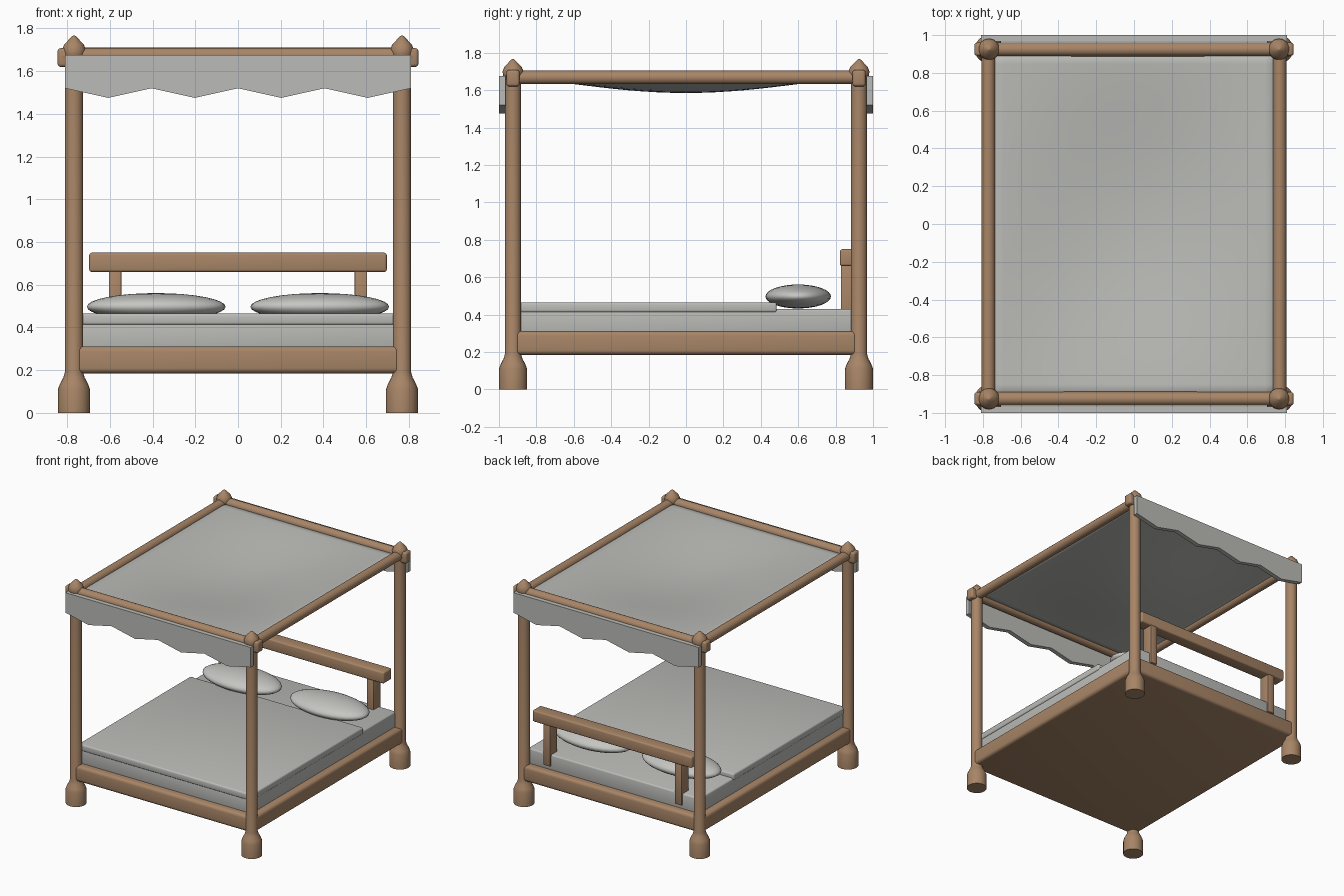
import bpy, bmesh, math
from mathutils import Vector

cube = bpy.data.objects.get("Cube")
if cube:
    bpy.data.objects.remove(cube, do_unlink=True)


def material(name, rgb):
    m = bpy.data.materials.new(name)
    m.use_nodes = True
    m.diffuse_color = (*rgb, 1)
    m.node_tree.nodes["Principled BSDF"].inputs["Base Color"].default_value = (*rgb, 1)
    return m


wood = material("warm_wood", (0.39, 0.235, 0.135))
cloth = material("pale_cloth", (0.50, 0.50, 0.48))
linen = material("pillow_linen", (0.56, 0.56, 0.54))

PX, PY = 0.768, 0.925       # bedpost centres
RAIL_Z = 1.67               # canopy rail height


def finish(bm, name, mat, angle=35):
    bmesh.ops.recalc_face_normals(bm, faces=bm.faces)
    mesh = bpy.data.meshes.new(name)
    bm.to_mesh(mesh)
    bm.free()
    mesh.materials.append(mat)
    ob = bpy.data.objects.new(name, mesh)
    bpy.context.collection.objects.link(ob)
    bpy.ops.object.select_all(action='DESELECT')
    ob.select_set(True)
    bpy.context.view_layer.objects.active = ob
    bpy.ops.object.shade_smooth_by_angle(angle=math.radians(angle))
    return ob


def box(name, lo, hi, mat, bevel=0.01, segments=3):
    lo, hi = Vector(lo), Vector(hi)
    bm = bmesh.new()
    bmesh.ops.create_cube(bm, size=1)
    for v in bm.verts:
        v.co = (lo + hi) / 2 + v.co * (hi - lo)
    bmesh.ops.bevel(bm, geom=bm.edges[:], offset=bevel, segments=segments,
                    profile=0.5, affect='EDGES')
    return finish(bm, name, mat)


def turned(name, profile, x, y, mat, sides=24):
    """Lathe a (radius, height) profile around a vertical axis."""
    bm = bmesh.new()
    rings = []
    for r, z in profile:
        rings.append([bm.verts.new((x + r * math.cos(2 * math.pi * i / sides),
                                    y + r * math.sin(2 * math.pi * i / sides), z))
                      for i in range(sides)])
    for a, b in zip(rings, rings[1:]):
        for i in range(sides):
            j = (i + 1) % sides
            bm.faces.new((a[i], a[j], b[j], b[i]))
    bm.faces.new(rings[0])
    bm.faces.new(rings[-1])
    return finish(bm, name, mat)


def pole(name, start, end, radius):
    start, end = Vector(start), Vector(end)
    axis = end - start
    bm = bmesh.new()
    bmesh.ops.create_cone(bm, cap_ends=True, segments=20, radius1=radius,
                          radius2=radius, depth=axis.length)
    turn = Vector((0, 0, 1)).rotation_difference(axis)
    for v in bm.verts:
        v.co = turn @ v.co + (start + end) / 2
    return finish(bm, name, wood)


# Four turned posts with flared feet, pointed finials and rail end knobs
post_profile = [(0.075, 0), (0.075, 0.11), (0.066, 0.135), (0.05, 0.165),
                (0.043, 0.19), (0.043, RAIL_Z)]
finial_profile = [(0.043, 1.655), (0.052, 1.67), (0.056, 1.70), (0.046, 1.725),
                  (0.024, 1.748), (0.008, 1.764), (0.002, 1.767)]
for sx, side in ((-1, "right"), (1, "left")):
    for sy, end in ((-1, "front"), (1, "back")):
        x, y = sx * PX, sy * PY
        turned(f"{end}_{side}_post", post_profile, x, y, wood)
        turned(f"{end}_{side}_finial", finial_profile, x, y, wood)
        inner, outer = sorted((sx * 0.79, sx * 0.845))
        box(f"{end}_{side}_rail_knob", (inner, y - 0.035, 1.62),
            (outer, y + 0.035, 1.708), wood, 0.015)

# Canopy rails
for s, end, side in ((-1, "front", "right"), (1, "back", "left")):
    pole(f"{end}_canopy_rail", (-0.82, s * PY, RAIL_Z + 0.003),
         (0.82, s * PY, RAIL_Z + 0.003), 0.037)
    pole(f"{side}_canopy_rail", (s * 0.771, -PY, RAIL_Z - 0.002),
         (s * 0.771, PY, RAIL_Z - 0.002), 0.036)

# Sagging canopy sheet
bm = bmesh.new()
bmesh.ops.create_grid(bm, x_segments=20, y_segments=24, size=1)
for v in bm.verts:
    u, w = v.co.x, v.co.y
    drop = max(0, math.cos(u * math.pi / 2) * math.cos(w * math.pi / 2)) ** 1.4
    v.co = (u * PX, w * PY, 1.675 - 0.08 * drop)
canopy = finish(bm, "canopy_sheet", cloth)
thick = canopy.modifiers.new("thickness", 'SOLIDIFY')
thick.thickness = 0.01

# Scalloped valances on both ends
for s, end in ((-1, "front"), (1, "back")):
    bm = bmesh.new()
    outline = [(0.81, 1.677), (-0.81, 1.677)]
    outline += [(-0.81 + i * 0.2025, 1.475 if i % 2 else 1.52) for i in range(9)]
    face = bm.faces.new([bm.verts.new((x, s * 0.965, z)) for x, z in outline])
    grown = bmesh.ops.extrude_face_region(bm, geom=[face])["geom"]
    for v in grown:
        if isinstance(v, bmesh.types.BMVert):
            v.co.y = s
    finish(bm, f"{end}_valance", cloth, 20)

# Bed base, two crossing slabs that stop at the posts
box("end_rails_and_base", (-0.765, -0.96, 0.185), (0.765, 0.96, 0.312), wood, 0.025, 4)
box("side_rails_and_base", (-0.805, -0.92, 0.185), (0.805, 0.92, 0.312), wood, 0.025, 4)

# Mattress and blanket
box("mattress", (-0.75, -0.905, 0.30), (0.75, 0.905, 0.43), cloth, 0.012)
box("blanket", (-0.757, -0.912, 0.412), (0.757, 0.485, 0.465), cloth, 0.012)

# Pillows
for s, side in ((-1, "right"), (1, "left")):
    bm = bmesh.new()
    bmesh.ops.create_uvsphere(bm, u_segments=32, v_segments=16, radius=1)
    for v in bm.verts:
        v.co = (s * 0.383 + v.co.x * 0.325, 0.6 + v.co.y * 0.175, 0.497 + v.co.z * 0.064)
    finish(bm, f"{side}_pillow", linen, 60)

# Headboard beam on two legs
box("headboard_beam", (-0.697, 0.823, 0.66), (0.697, 0.925, 0.75), wood, 0.012)
for s, side in ((-1, "right"), (1, "left")):
    box(f"{side}_headboard_leg", (s * 0.575 - 0.03, 0.828, 0.34),
        (s * 0.575 + 0.03, 0.92, 0.67), wood, 0.006, 2)
